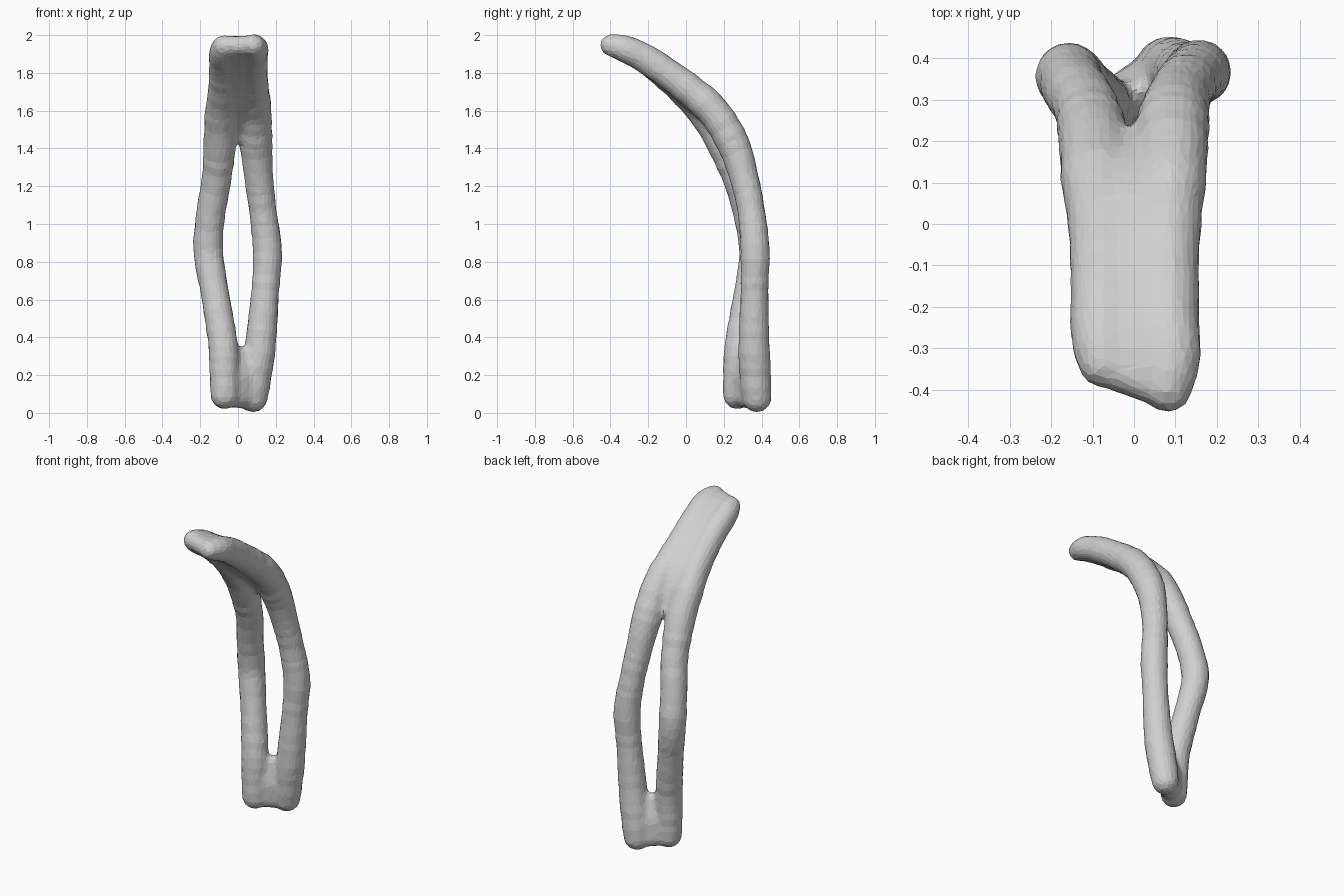
import bpy, bmesh, random
from mathutils import Vector, Matrix

cube = bpy.data.objects.get("Cube")
if cube:
    bpy.data.objects.remove(cube)
random.seed(4)

# Centre lines of the two strands: x, y, z, radius, matched in order
left_path = [(.08, .375, .08, .077), (.098, .366, .22, .083), (.12, .36, .37, .081),
             (.142, .362, .62, .074), (.156, .366, .85, .077), (.134, .348, 1.05, .073),
             (.113, .314, 1.22, .075), (.096, .256, 1.41, .085), (.092, .15, 1.59, .086),
             (.08, 0, 1.725, .083), (.08, -.2, 1.866, .076), (.09, -.32, 1.926, .07),
             (.082, -.398, 1.947, .055)]
right_path = [(-.07, .272, .095, .076), (-.073, .275, .22, .077), (-.08, .284, .37, .078),
              (-.12, .326, .62, .075), (-.157, .36, .85, .079), (-.145, .328, 1.05, .077),
              (-.116, .281, 1.22, .077), (-.097, .203, 1.41, .086), (-.09, .112, 1.57, .086),
              (-.076, -.015, 1.71, .082), (-.076, -.18, 1.85, .076), (-.08, -.275, 1.908, .071),
              (-.075, -.337, 1.942, .057)]


def smooth_path(points, steps=7):
    """Catmull-Rom samples of position and radius."""
    p = [Vector(v) for v in points]
    p = [2 * p[0] - p[1]] + p + [2 * p[-1] - p[-2]]
    out = []
    for a, b, c, d in zip(p, p[1:], p[2:], p[3:]):
        for i in range(steps):
            t = i / steps
            out.append(b + (c - a) * (t / 2) + (2 * a - 5 * b + 4 * c - d) * (t * t / 2)
                       + (3 * b - a - 3 * c + d) * (t ** 3 / 2))
    return out + [p[-2]]


bm = bmesh.new()


def bead(v, scale=1.0):
    bmesh.ops.create_icosphere(bm, subdivisions=3, radius=v[3] * scale,
                               matrix=Matrix.Translation(v.xyz))


left, right = smooth_path(left_path), smooth_path(right_path)
for a, b in zip(left, right):
    bead(a, random.uniform(1.0, 1.05))
    bead(b, random.uniform(1.0, 1.05))
    # Webs join the strands at foot and blade, thinning towards the slit
    depth = max((a.z - 1.44) / .25, (.34 - a.z) / .2)
    if depth > 0:
        width = min(.95 if a.z > 1 else .82, .35 + .6 * depth)
        for t in (.2, .35, .5, .65, .8):
            bead(a.lerp(b, t), width)

mesh = bpy.data.meshes.new("twin_strand")
bm.to_mesh(mesh)
bm.free()
strand = bpy.data.objects.new("twin_strand", mesh)
bpy.context.collection.objects.link(strand)

grey = bpy.data.materials.new("light_grey")
grey.use_nodes = True
colour = (.63, .63, .63, 1)
grey.diffuse_color = colour
grey.node_tree.nodes["Principled BSDF"].inputs["Base Color"].default_value = colour
mesh.materials.append(grey)

# Fuse the beads into one skin, soften it, then reduce it to uneven facets
fuse = strand.modifiers.new("fuse", 'REMESH')
fuse.mode = 'VOXEL'
fuse.voxel_size = .014
soften = strand.modifiers.new("soften", 'SMOOTH')
soften.factor = .5
soften.iterations = 6
facet = strand.modifiers.new("facet", 'DECIMATE')
facet.ratio = .15
